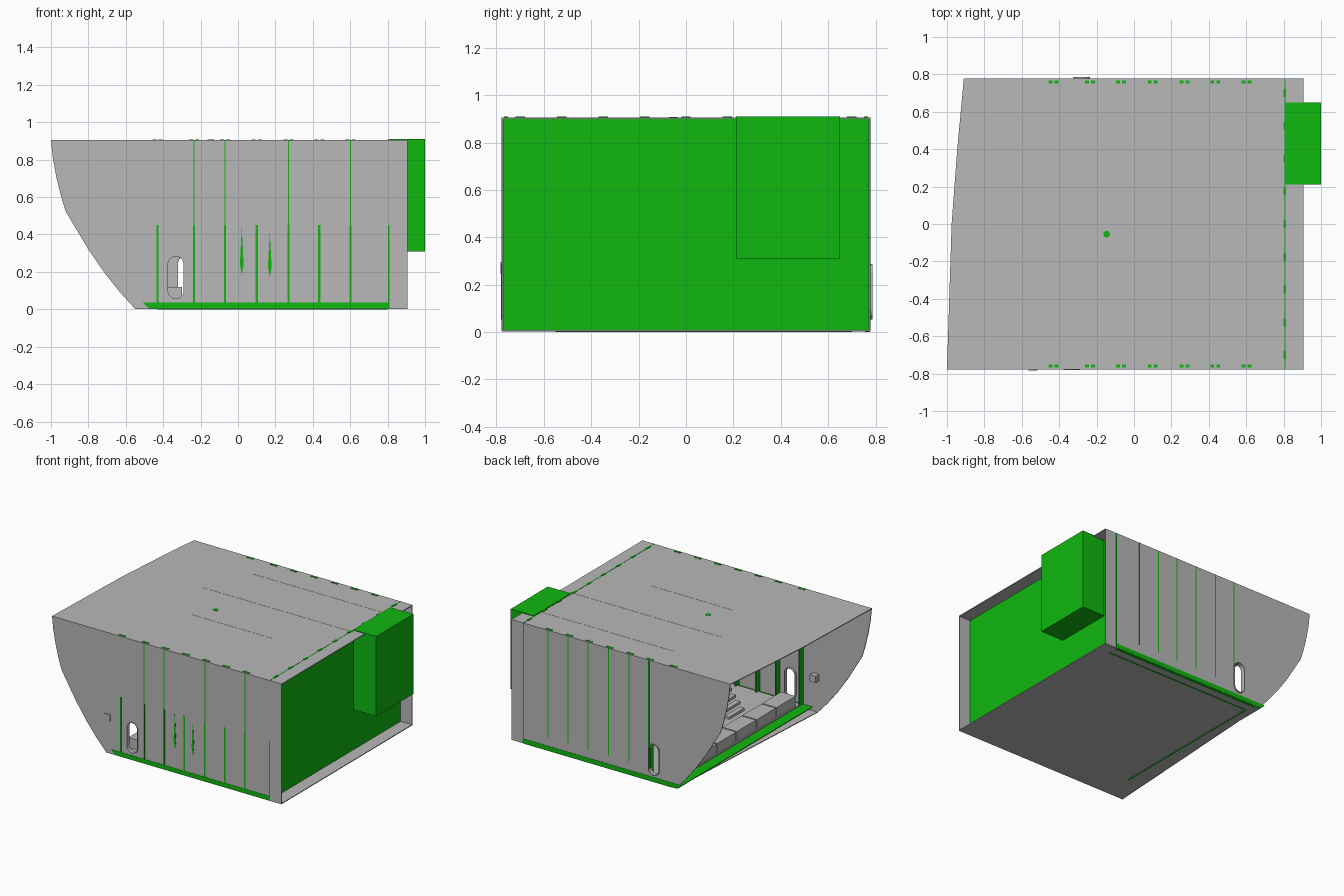
import bpy, bmesh, math
from mathutils import Vector

cube = bpy.data.objects.get("Cube")
if cube:
    bpy.data.objects.remove(cube, do_unlink=True)


def material(name, rgb):
    m = bpy.data.materials.new(name)
    m.use_nodes = True
    m.diffuse_color = (*rgb, 1)
    m.node_tree.nodes["Principled BSDF"].inputs["Base Color"].default_value = (*rgb, 1)
    return m


GREY = material("hull grey", (0.48, 0.48, 0.48))
GREEN = material("bright green", (0.005, 0.48, 0.005))
W, T, H = 0.777, 0.006, 0.905      # half width, plate thickness, height
BULKHEAD, STERN = 0.81, 0.905


def finish(name, bm, mat):
    bmesh.ops.recalc_face_normals(bm, faces=bm.faces)
    mesh = bpy.data.meshes.new(name)
    bm.to_mesh(mesh)
    bm.free()
    mesh.materials.append(mat)
    ob = bpy.data.objects.new(name, mesh)
    bpy.context.collection.objects.link(ob)
    return ob


def prism(name, points, offset, mat):
    """Extrude a flat outline of 3D points along offset."""
    bm = bmesh.new()
    face = bm.faces.new([bm.verts.new(p) for p in points])
    ext = bmesh.ops.extrude_face_region(bm, geom=[face])
    moved = [v for v in ext["geom"] if isinstance(v, bmesh.types.BMVert)]
    bmesh.ops.translate(bm, verts=moved, vec=Vector(offset))
    return finish(name, bm, mat)


def boxes(name, spans, mat):
    """One object from boxes given as (x0, x1, y0, y1, z0, z1)."""
    bm = bmesh.new()
    for x0, x1, y0, y1, z0, z1 in spans:
        made = bmesh.ops.create_cube(bm, size=1)["verts"]
        for v in made:
            v.co = ((x0 + x1) / 2 + v.co.x * (x1 - x0),
                    (y0 + y1) / 2 + v.co.y * (y1 - y0),
                    (z0 + z1) / 2 + v.co.z * (z1 - z0))
    return finish(name, bm, mat)


def slot(cx, cz, half_w, half_h, y):
    """Outline of an opening with round ends."""
    pts = []
    for i in range(16):
        a = 2 * math.pi * (i + 0.5) / 16
        side = 1 if math.sin(a) > 0 else -1
        pts.append((cx + half_w * math.cos(a), y,
                    cz + half_w * math.sin(a) + side * (half_h - half_w)))
    return pts


def cut(target, cutter):
    mod = target.modifiers.new("opening", "BOOLEAN")
    mod.operation, mod.solver, mod.object = "DIFFERENCE", "EXACT", cutter
    cutter.hide_render = True
    cutter.hide_set(True)
    cutter.display_type = "WIRE"


# Side walls with the curved bow edge and a doorway each
bow = [(-0.55, 0.002), (-0.63, 0.09), (-0.71, 0.19), (-0.8, 0.32), (-0.92, 0.52),
       (-0.945, 0.6), (-0.97, 0.7), (-0.99, 0.81), (-1.0, H)]
for label, side, shift, door_x in (("front", -1, 0.0, -0.332), ("back", 1, 0.09, -0.28)):
    outline = [(x + shift, side * W, z) for x, z in bow]
    outline += [(STERN, side * W, H), (STERN, side * W, 0.002)]
    wall = prism(label + "_side_wall", outline, (0, -side * T, 0), GREY)
    door = prism(label + "_door_cutter", slot(door_x, 0.17, 0.042, 0.113, side * (W - 0.03)),
                 (0, side * 0.06, 0), GREY)
    cut(wall, door)
    # Rim around the doorway
    start = W - 0.025
    rim = prism(label + "_door_rim", slot(door_x, 0.17, 0.045, 0.117, side * start),
                (0, side * (W + (0.01 if side > 0 else 0.004) - start), 0), GREY)
    cut(rim, door)

# Roof and bottom skins with slanted bow edges
prism("roof", [(-1, -W, H), (-0.975, 0, H), (-0.945, 0.4, H), (-0.91, W, H),
               (STERN, W, H), (STERN, -W, H)], (0, 0, -T), GREY)
prism("bottom", [(-0.55, -W, 0.002), (-0.46, W, 0.002),
                 (STERN, W, 0.002), (STERN, -W, 0.002)], (0, 0, T), GREY)

# Stern bulkhead and the locker standing out of it
boxes("stern_bulkhead", [(BULKHEAD - 0.008, BULKHEAD, -W + T, W - T, 0.008, H - T)], GREEN)
locker = boxes("stern_locker", [(BULKHEAD, 1.0, 0.21, 0.65, 0.31, 0.91)], GREEN)

# Floor plate whose edges show along both sides
prism("floor_edge_plate", [(-0.51, -W - 0.002, 0.037), (-0.475, -W - 0.002, 0.004),
                           (BULKHEAD, -W - 0.002, 0.004), (BULKHEAD, -W - 0.002, 0.037)],
      (0, 2 * W + 0.004, 0), GREEN)
boxes("inner_deck", [(-0.43, 0.79, -0.75, 0.75, 0.037, 0.045)], GREY)

# Seams under the bottom skin
boxes("bottom_seams", [(-0.41, 0.8, 0.69, 0.70, 0, 0.004),
                       (-0.415, -0.405, -0.55, 0.70, 0, 0.004),
                       (-0.43, 0.8, 0.755, 0.777, 0, 0.004)], GREEN)

# Ribs: stiffeners inside, with edges breaking through the walls
stations = [-0.43, -0.235, -0.07, 0.1, 0.27, 0.435, 0.602]
ribs, edges, beams, clips = [], [], [], []
for i, x in enumerate(stations):
    for s in (-1, 1):
        y0, y1 = sorted((s * (W - T), s * (W - 0.05)))
        ribs.append((x - 0.005, x + 0.005, y0, y1, 0.04, H - T))
        y0, y1 = sorted((s * 0.752, s * 0.768))
        for d in (-0.016, 0.016):
            clips.append((x + d - 0.010, x + d + 0.010, y0, y1, H - 0.002, H + 0.004))
    edges.append((x - 0.006, x + 0.006, -W - 0.002, -W + 0.004, 0.03, 0.45))
    if i in (1, 2, 4, 6):
        edges.append((x - 0.003, x + 0.003, -W - 0.001, -W + 0.004, 0.45, H))
    if i > 0:
        edges.append((x - 0.004, x + 0.004, W - 0.004, W + 0.001, 0.1, H))
    beams.append((x - 0.005, x + 0.005, -W + T, W - T, H - 0.05, H - T))
edges.append((BULKHEAD - 0.008, BULKHEAD, W - 0.004, W + 0.001, 0.03, H))
edges.append((BULKHEAD - 0.008, BULKHEAD, -W - 0.001, -W + 0.004, 0.03, 0.45))
boxes("wall_ribs", ribs, GREEN)
boxes("rib_edges", edges, GREEN)
boxes("roof_beams", beams, GREEN)

# Pointed slits between the ribs
for n, (x, z0, z1) in enumerate([(0.02, 0.18, 0.44), (0.17, 0.17, 0.41)]):
    low = z0 + 0.06
    prism(f"pointed_slit_{n + 1}", [(x, -W - 0.002, z0), (x + 0.01, -W - 0.002, low),
                                    (x, -W - 0.002, z1), (x - 0.01, -W - 0.002, low)],
          (0, 0.005, 0), GREEN)

# Clips and seams on the roof
for i in range(9):
    y = -0.7 + i * 0.175
    clips.append((BULKHEAD - 0.012, BULKHEAD + 0.004, y - 0.02, y + 0.02, H - 0.002, H + 0.004))
clips.append((BULKHEAD - 0.006, BULKHEAD, -W, W, H - 0.002, H + 0.001))
boxes("roof_clips", clips, GREEN)
boxes("roof_seams", [(-0.42, 0.83, 0.186, 0.192, H - 0.002, H + 0.001),
                     (-0.24, 0.43, -0.213, -0.209, H - 0.002, H + 0.001),
                     (-0.29, BULKHEAD, 0.56, 0.564, H - 0.002, H + 0.001)], GREY)
bm = bmesh.new()
bmesh.ops.create_cone(bm, cap_ends=True, segments=20, radius1=0.018, radius2=0.018, depth=0.006)
bmesh.ops.translate(bm, verts=bm.verts, vec=(-0.146, -0.054, H))
finish("roof_port", bm, GREEN)

# Small box through the front wall near the bow
boxes("wall_box", [(-0.565, -0.515, -W - 0.006, -0.73, 0.245, 0.295)], GREY)

# Row of lockers behind the bow opening
boxes("bow_lockers", [(-0.42, -0.3, -0.7 + i * 0.235, -0.475 + i * 0.235, 0.045, 0.12)
                      for i in range(6)], GREY)

# Interior stairs and platform
boxes("stairs", [(-0.22 + i * 0.035, -0.18 + i * 0.035, -0.38, -0.2,
                  0.08 + i * 0.04, 0.1 + i * 0.04) for i in range(8)], GREY)
boxes("platform", [(0.05, 0.6, -0.4, 0.4, 0.045, 0.2)], GREY)
